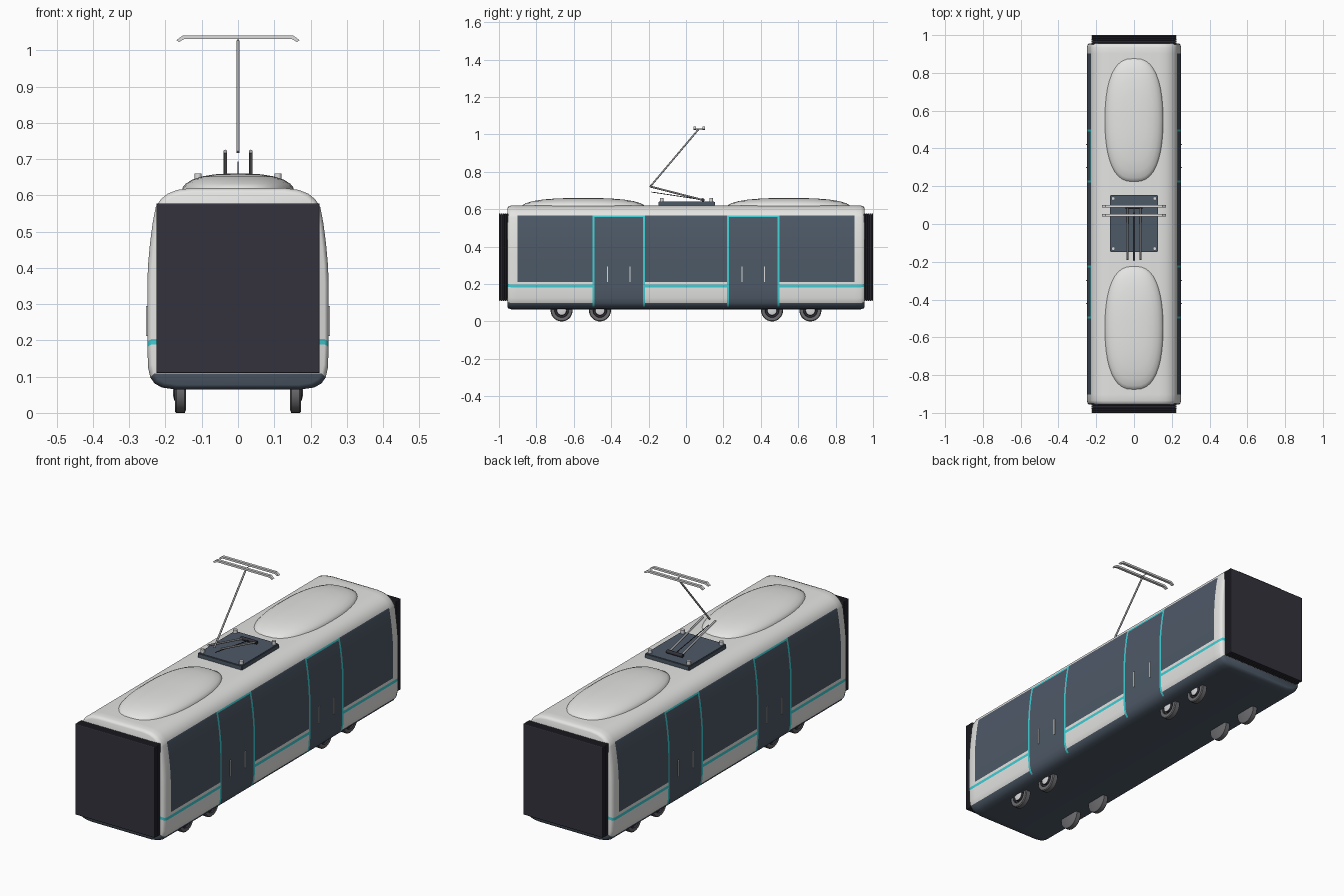
import bpy, bmesh, math
from mathutils import Vector

if "Cube" in bpy.data.objects:
    bpy.data.objects.remove(bpy.data.objects["Cube"])


def material(name, rgb):
    m = bpy.data.materials.new(name)
    m.diffuse_color = (*rgb, 1)
    m.use_nodes = True
    m.node_tree.nodes["Principled BSDF"].inputs["Base Color"].default_value = m.diffuse_color
    return m


WHITE = material("body_white", (0.78, 0.78, 0.77))
SLATE = material("slate_glass", (0.075, 0.10, 0.135))
CYAN = material("cyan_trim", (0.05, 0.62, 0.66))
RUBBER = material("bellows_black", (0.033, 0.032, 0.045))
TYRE = material("wheel_grey", (0.15, 0.15, 0.16))
METAL = material("arm_metal", (0.36, 0.36, 0.38))
LIGHT = material("light_metal", (0.72, 0.72, 0.72))


def finish(name, bm, mats, angle=35):
    bmesh.ops.recalc_face_normals(bm, faces=bm.faces[:])
    me = bpy.data.meshes.new(name)
    bm.to_mesh(me)
    bm.free()
    ob = bpy.data.objects.new(name, me)
    bpy.context.collection.objects.link(ob)
    for m in mats:
        me.materials.append(m)
    bpy.ops.object.select_all(action='DESELECT')
    ob.select_set(True)
    bpy.context.view_layer.objects.active = ob
    if angle:
        bpy.ops.object.shade_smooth_by_angle(angle=math.radians(angle))
    return ob


def loft(bm, rings, closed=True):
    """Skin between rings of points; returns rings of vertices."""
    vs = [[bm.verts.new(p) for p in r] for r in rings]
    n = len(vs[0])
    for a, b in zip(vs, vs[1:]):
        for i in range(n):
            k = (i + 1) % n
            bm.faces.new((a[i], a[k], b[k], b[i]))
    if closed:
        bm.faces.new(vs[0])
        bm.faces.new(vs[-1])
    return vs


def box(name, lo, hi, mat, bevel=0):
    bm = bmesh.new()
    loft(bm, [[(lo[0], lo[1], z), (hi[0], lo[1], z), (hi[0], hi[1], z), (lo[0], hi[1], z)]
              for z in (lo[2], hi[2])])
    if bevel:
        bmesh.ops.bevel(bm, geom=bm.edges[:], offset=bevel, segments=2, affect='EDGES')
    return finish(name, bm, [mat])


def rod(name, p, q, r, mat, sides=12):
    p, q = Vector(p), Vector(q)
    rot = (q - p).to_track_quat('Z', 'Y')
    circle = [rot @ Vector((r * math.cos(t), r * math.sin(t), 0))
              for t in (2 * math.pi * i / sides for i in range(sides))]
    bm = bmesh.new()
    loft(bm, [[p + c for c in circle], [q + c for c in circle]])
    return finish(name, bm, [mat])


# Car body: half cross-section (x, z) lofted along y, coloured by cell
HALF = [(0.175, 0.065), (0.21, 0.07), (0.23, 0.081), (0.242, 0.098), (0.248, 0.125),
        (0.25, 0.182), (0.25, 0.197), (0.25, 0.212), (0.25, 0.36), (0.248, 0.41),
        (0.243, 0.465), (0.236, 0.52), (0.229, 0.558), (0.227, 0.567), (0.214, 0.588),
        (0.195, 0.604), (0.168, 0.615), (0.13, 0.62)]
N = len(HALF)
LOOP = HALF + [(-x, z) for x, z in reversed(HALF)]
half_y = [(0.955, 0.955), (0.95, 0.982), (0.935, 1), (0.902, 1), (0.501, 1), (0.489, 1),
          (0.231, 1), (0.219, 1)]
sections = [(-y, s) for y, s in half_y] + [(y, s) for y, s in reversed(half_y)]


def body_colour(z, y):
    y = abs(y)
    if z > 0.567:
        return 0
    if 0.219 < y < 0.501 and z > 0.081:                 # doors with trim
        return 2 if y < 0.231 or y > 0.489 or z > 0.558 else 1
    if z < 0.098 or (0.212 < z and y < 0.902):          # skirt, windows
        return 1
    return 2 if 0.182 < z < 0.197 else 0                # stripe


bm = bmesh.new()
rings = [[bm.verts.new((x * s, y, 0.34 + (z - 0.34) * s)) for x, z in LOOP] for y, s in sections]
for j in range(len(rings) - 1):
    ymid = (sections[j][0] + sections[j + 1][0]) / 2
    for i in range(2 * N):
        k = (i + 1) % (2 * N)
        f = bm.faces.new((rings[j][i], rings[j][k], rings[j + 1][k], rings[j + 1][i]))
        f.material_index = body_colour((LOOP[i][1] + LOOP[k][1]) / 2, ymid)
for r in (rings[0], rings[-1]):                         # end walls as level strips
    for i in range(N - 1):
        f = bm.faces.new((r[i], r[i + 1], r[-2 - i], r[-1 - i]))
        f.material_index = body_colour((HALF[i][1] + HALF[i + 1][1]) / 2, 0.95)
finish("car_body", bm, [WHITE, SLATE, CYAN], 40)

# Ribbed bellows at both ends
for s, end in ((-1, "front"), (1, "back")):
    bm = bmesh.new()
    ribs = []
    for i in range(5):
        y0 = 0.95 + i * 0.01
        for y, d in ((y0, 0.006), (y0 + 0.002, 0), (y0 + 0.008, 0), (y0 + 0.01, 0.006)):
            if i == 4 and d and y > y0:
                d = 0.003
            x, lo, hi = 0.225 - d, 0.11 + d, 0.577 - d
            ribs.append([(-x, s * y, lo), (x, s * y, lo), (x, s * y, hi), (-x, s * y, hi)])
    loft(bm, ribs)
    finish(end + "_bellows", bm, [RUBBER], 20)

# Domed roof pods
for s, end in ((-1, "front"), (1, "back")):
    bm = bmesh.new()
    levels = [(1, 0.612), (0.985, 0.622), (0.93, 0.632), (0.82, 0.643), (0.65, 0.652),
              (0.42, 0.658), (0.15, 0.66)]
    rings = []
    for k, z in levels:
        ring = []
        for i in range(40):
            t = 2 * math.pi * i / 40
            c, d = math.cos(t), math.sin(t)
            ring.append((0.155 * k * math.copysign(abs(c) ** 0.75, c),
                         s * 0.55 + 0.33 * k * math.copysign(abs(d) ** 0.85, d), z))
        rings.append(ring)
    loft(bm, rings)
    finish(end + "_roof_pod", bm, [WHITE], 40)

# Wheels: turned profile (radius, x), coloured by radius
WHEEL = [(0.05, 0.143), (0.059, 0.147), (0.059, 0.170), (0.055, 0.174), (0.038, 0.174),
         (0.036, 0.165), (0.027, 0.165), (0.025, 0.176), (0.012, 0.179)]
for sx in (-1, 1):
    for n, y in enumerate((-0.665, -0.46, 0.46, 0.665)):
        bm = bmesh.new()
        loft(bm, [[(sx * x, y + r * math.cos(t), 0.059 + r * math.sin(t))
                   for t in (2 * math.pi * i / 28 for i in range(28))] for r, x in WHEEL])
        for f in bm.faces:
            c = f.calc_center_median()
            r = math.hypot(c.y - y, c.z - 0.059)
            if abs(c.x) > 0.16 and r < 0.0375:
                f.material_index = 1 if r > 0.0255 else 2
        finish(f"wheel_{'left' if sx < 0 else 'right'}_{n + 1}", bm, [TYRE, RUBBER, LIGHT])

# Door handles
for sx in (-1, 1):
    for y in (-0.42, -0.3, 0.3, 0.42):
        xs = sorted((sx * 0.248, sx * 0.254))
        box("door_handle", (xs[0], y - 0.003, 0.212), (xs[1], y + 0.003, 0.295), LIGHT)

# Current collector base with corner insulators
box("collector_base", (-0.126, -0.148, 0.612), (0.126, 0.154, 0.642), SLATE, 0.003)
for x in (-0.11, 0.11):
    for y in (-0.13, 0.135):
        rod("insulator", (x, y, 0.635), (x, y, 0.66), 0.01, LIGHT)

# Folding collector arm
rod("arm_axle", (-0.045, 0.09, 0.65), (0.045, 0.09, 0.65), 0.009, RUBBER)
for x in (-0.035, 0.035):
    rod("lower_arm", (x, 0.095, 0.648), (x, -0.19, 0.721), 0.005, METAL)
rod("control_rod", (0, 0.09, 0.65), (0, -0.185, 0.692), 0.002, RUBBER)
rod("upper_arm", (0, -0.193, 0.719), (0, 0.066, 1.026), 0.0045, METAL)
rod("head_link", (0, 0.05, 1.029), (0, 0.095, 1.029), 0.002, METAL)

# Contact strips with drooping horns
for y in (0.047, 0.094):
    bm = bmesh.new()
    top = [(-0.152, 1.041), (0.152, 1.041), (0.17, 1.028)]
    low = [(0.163, 1.023), (0.148, 1.031), (-0.148, 1.031), (-0.163, 1.023)]
    outline = [(-0.17, 1.028)] + top + low
    loft(bm, [[(x, y + d, z) for x, z in outline] for d in (-0.007, 0.007)])
    finish("contact_strip", bm, [LIGHT], 0)
